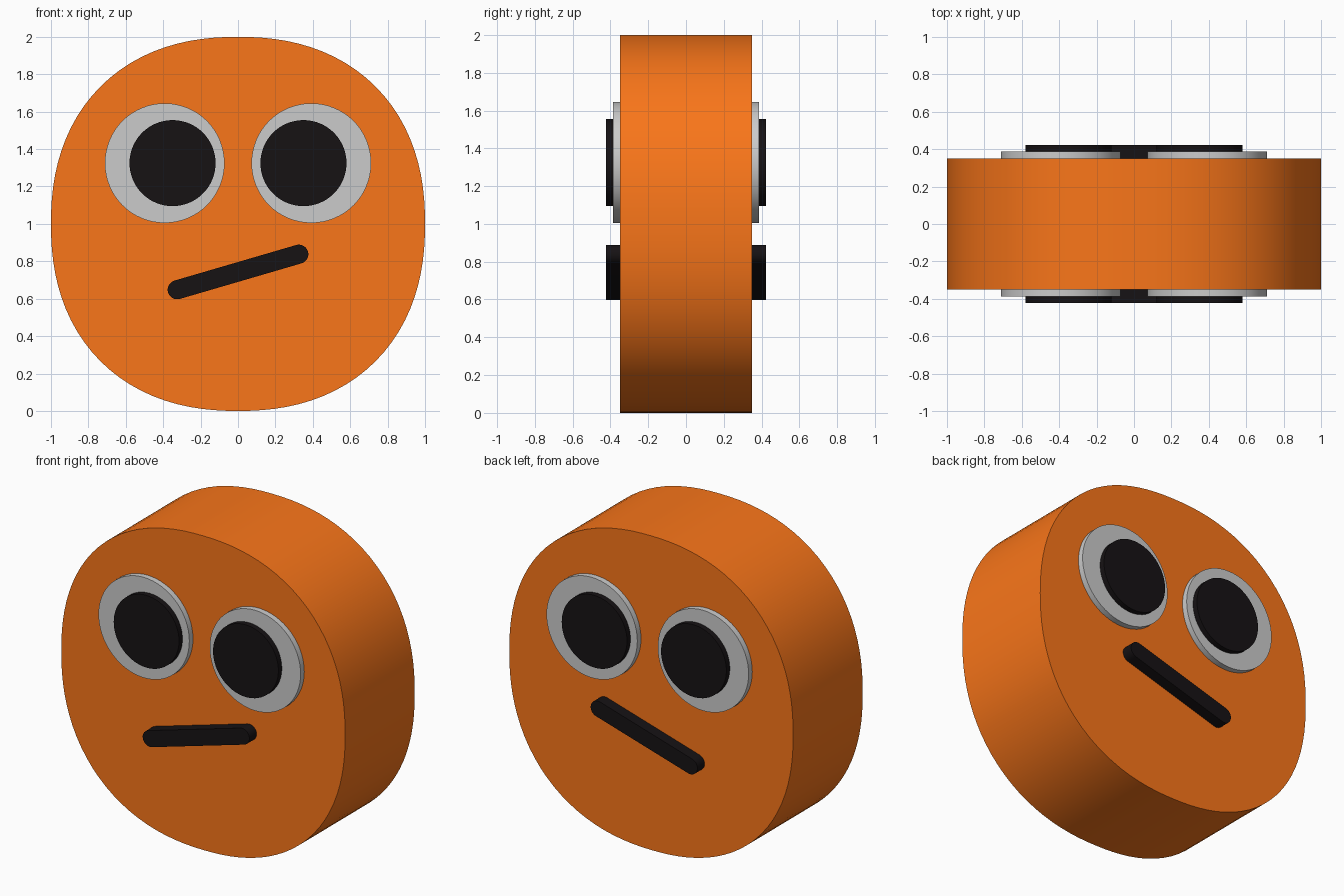
import bpy
import bmesh
from math import atan2, cos, hypot, pi, radians, sin

default_cube = bpy.data.objects.get("Cube")
if default_cube:
    bpy.data.objects.remove(default_cube, do_unlink=True)


def material(name, color):
    mat = bpy.data.materials.new(name)
    mat.use_nodes = True
    mat.diffuse_color = color
    mat.node_tree.nodes["Principled BSDF"].inputs["Base Color"].default_value = color
    return mat


def extrude_profile(name, points, half_depth, mat=None):
    """Extrude a closed x-z outline evenly to both sides of y = 0."""
    bm = bmesh.new()
    face = bm.faces.new([bm.verts.new((x, -half_depth, z)) for x, z in points])
    result = bmesh.ops.extrude_face_region(bm, geom=[face])
    moved = [v for v in result["geom"] if isinstance(v, bmesh.types.BMVert)]
    bmesh.ops.translate(bm, verts=moved, vec=(0, 2 * half_depth, 0))
    bmesh.ops.recalc_face_normals(bm, faces=bm.faces)
    mesh = bpy.data.meshes.new(name)
    bm.to_mesh(mesh)
    bm.free()
    obj = bpy.data.objects.new(name, mesh)
    bpy.context.collection.objects.link(obj)
    if mat:
        mesh.materials.append(mat)
    bpy.ops.object.select_all(action="DESELECT")
    obj.select_set(True)
    bpy.context.view_layer.objects.active = obj
    bpy.ops.object.shade_smooth_by_angle(angle=radians(30))
    return obj


def arc(cx, cz, radius, start, sweep, steps):
    return [(cx + radius * cos(start + sweep * i / steps),
             cz + radius * sin(start + sweep * i / steps)) for i in range(steps + 1)]


def circle(cx, cz, radius, steps=64):
    return arc(cx, cz, radius, 0, 2 * pi, steps)[:-1]


def rounded_square(cz, exponent, steps=96):
    """Unit superellipse, slightly squarer than a circle."""
    points = []
    for x, z in circle(0, 0, 1, steps):
        scale = (abs(x) ** exponent + abs(z) ** exponent) ** (-1 / exponent)
        points.append((x * scale, cz + z * scale))
    return points


def capsule(x1, z1, x2, z2, radius):
    angle = atan2(z2 - z1, x2 - x1)
    return (arc(x2, z2, radius, angle - pi / 2, pi, 16)
            + arc(x1, z1, radius, angle + pi / 2, pi, 16))


orange = material("orange", (0.95, 0.18, 0.01, 1))
black = material("black", (0.008, 0.006, 0.007, 1))

# Thick head disc
extrude_profile("head", rounded_square(1, 2.25), 0.35, orange)

# Eyes and pupils pass through the head and show on both faces
for side, sign in (("left", 1), ("right", -1)):
    extrude_profile(side + "_eye", circle(sign * 0.392, 1.325, 0.32), 0.387)
    extrude_profile(side + "_pupil", circle(sign * 0.35, 1.325, 0.23), 0.422, black)

# Crooked mouth, also on both faces
extrude_profile("mouth", capsule(-0.325, 0.648, 0.325, 0.838, 0.051), 0.422, black)
